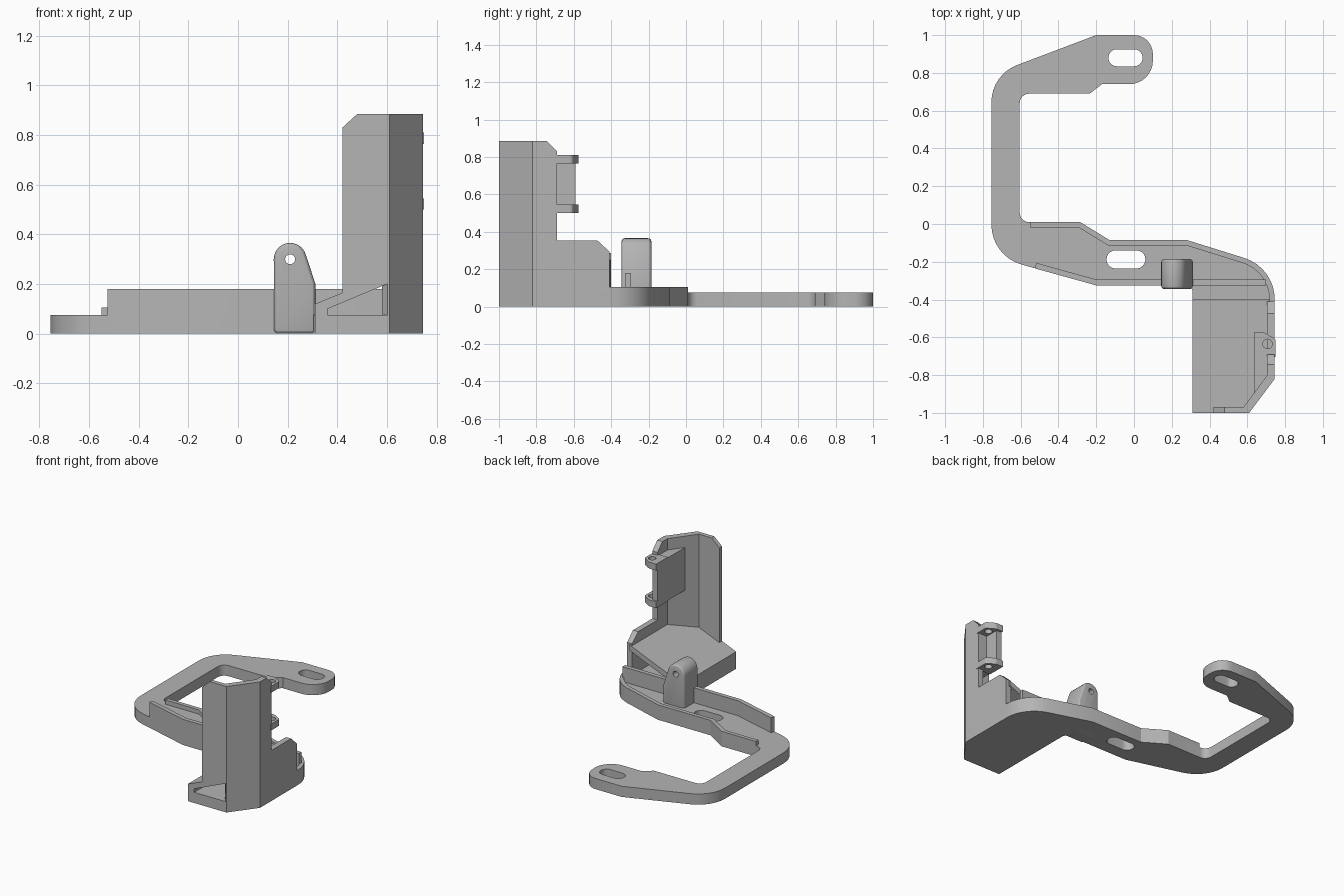
import bpy, bmesh, math
from mathutils import Vector

cube = bpy.data.objects.get("Cube")
if cube:
    bpy.data.objects.remove(cube, do_unlink=True)

GREY = (0.46, 0.46, 0.46, 1)
grey = bpy.data.materials.new("plain grey")
grey.use_nodes = True
grey.diffuse_color = GREY
grey.node_tree.nodes["Principled BSDF"].inputs["Base Color"].default_value = GREY


def fillet(points, closed=True, steps=8):
    """Round every corner given as (x, y, radius); (x, y) stays sharp."""
    out, n = [], len(points)
    for i, p in enumerate(points):
        c = Vector(p[:2])
        if len(p) < 3 or (not closed and i in (0, n - 1)):
            out.append(c)
            continue
        a = (Vector(points[i - 1][:2]) - c).normalized()
        b = (Vector(points[(i + 1) % n][:2]) - c).normalized()
        half = a.angle(b) / 2
        centre = c + (a + b).normalized() * (p[2] / math.sin(half))
        t = p[2] / math.tan(half)
        start, end = c + a * t - centre, c + b * t - centre
        turn = start.angle_signed(end)
        for k in range(steps + 1):
            f = -turn * k / steps
            out.append(centre + Vector((start.x * math.cos(f) - start.y * math.sin(f),
                                        start.x * math.sin(f) + start.y * math.cos(f))))
    return out


def prism(name, points, low, high, axis="z"):
    """Extrude a flat outline along one axis."""
    place = {"x": lambda p, h: (h, p[0], p[1]),
             "y": lambda p, h: (p[0], h, p[1]),
             "z": lambda p, h: (p[0], p[1], h)}[axis]
    bm = bmesh.new()
    rings = [[bm.verts.new(place(p, h)) for p in points] for h in (low, high)]
    for ring in rings:
        bm.faces.new(ring)
    n = len(points)
    for i in range(n):
        j = (i + 1) % n
        bm.faces.new((rings[0][i], rings[0][j], rings[1][j], rings[1][i]))
    bmesh.ops.recalc_face_normals(bm, faces=bm.faces)
    mesh = bpy.data.meshes.new(name)
    bm.to_mesh(mesh)
    bm.free()
    mesh.materials.append(grey)
    ob = bpy.data.objects.new(name, mesh)
    bpy.context.collection.objects.link(ob)
    return ob


def strip(name, path, width, low, high):
    """Upright wall following a path, thickened to one side."""
    inner = []
    for i, p in enumerate(path):
        d0 = (p - path[max(i - 1, 0)]).normalized()
        d1 = (path[min(i + 1, len(path) - 1)] - p).normalized()
        d = (d0 + d1).normalized()
        side = Vector((-d.y, d.x))
        reach = width / max(0.5, d.dot(d1 if d1.length else d0))
        inner.append(p + side * reach)
    return prism(name, path + inner[::-1], low, high)


def apply_modifier(ob, mod):
    bpy.context.view_layer.objects.active = ob
    bpy.ops.object.modifier_apply(modifier=mod.name)


def boolean(ob, cutter, operation="DIFFERENCE"):
    mod = ob.modifiers.new("cut", "BOOLEAN")
    mod.operation, mod.object, mod.solver = operation, cutter, "EXACT"
    cutter.hide_render = True
    apply_modifier(ob, mod)
    bpy.data.objects.remove(cutter, do_unlink=True)


def circle(x, y, r, n=24):
    return [(x + r * math.cos(math.tau * i / n), y + r * math.sin(math.tau * i / n))
            for i in range(n)]


def slot(x0, x1, y0, y1):
    r = (y1 - y0) / 2 - 0.001
    return fillet([(x0, y0, r), (x1, y0, r), (x1, y1, r), (x0, y1, r)])


# Base plate: hooked arm, cross arm and tray bottom in one outline
back_edge = [(-0.285, 0.01), (-0.13, -0.085), (0.28, -0.085), (0.745, -0.23, 0.23)]
plate = prism("base_plate", fillet(
    [(-0.2, 1), (0.1, 1, 0.1), (0.1, 0.74, 0.125), (-0.17, 0.74), (-0.235, 0.69),
     (-0.605, 0.69, 0.05), (-0.605, 0.01, 0.05)] + back_edge +
    [(0.745, -0.82), (0.61, -1), (0.31, -1), (0.31, -0.325, 0.035), (-0.2, -0.325),
     (-0.755, -0.17, 0.22), (-0.755, 0.79, 0.21)]), 0, 0.075)
for span in ((-0.135, 0.045, 0.835, 0.925), (-0.145, 0.06, -0.235, -0.14)):
    boolean(plate, prism("slot_cutter", slot(*span), -0.1, 0.3))

# Raised edges on the cross arm
strip("back_rim", fillet([(-0.55, 0.01)] + back_edge + [(0.745, -0.42)], closed=False),
      -0.028, 0.05, 0.105)
strip("front_rail", [Vector(p) for p in ((-0.525, -0.235), (-0.2, -0.325), (0.7, -0.325))],
      0.03, 0.05, 0.18)

# Eye lug with rounded edges
arc = [(0.21 + 0.066 * math.cos(math.radians(a)), 0.3 + 0.066 * math.sin(math.radians(a)))
       for a in range(15, 181, 15)]
lug = prism("eye_lug", [(0.145, 0.0), (0.312, 0.0), (0.312, 0.2)] + arc, -0.345, -0.185, "y")
bevel = lug.modifiers.new("round", "BEVEL")
bevel.width, bevel.segments, bevel.limit_method = 0.018, 3, "ANGLE"
bevel.angle_limit = math.radians(50)
apply_modifier(lug, bevel)
boolean(lug, prism("lug_cutter", circle(0.21, 0.3, 0.02), -0.5, 0, "y"))

# Sloped tray floor, open underneath, trimmed to the tray footprint
floor = prism("tray_floor", [(0.31, 0.06), (0.36, 0.06), (0.36, 0.1), (0.72, 0.25),
                             (0.72, 0.288), (0.31, 0.12)], -1, -0.4, "y")
boolean(floor, prism("tray_trim", [(0.2, -1.1), (0.2, -0.3), (0.72, -0.3), (0.72, -0.84),
                                   (0.605, -0.995), (0.605, -1.1)], -0.5, 1), "INTERSECT")

# Upright shield walls
prism("front_wall", [(0.42, 0.15), (0.42, 0.83), (0.48, 0.885), (0.608, 0.885),
                     (0.608, 0.205)], -1, -0.97, "y")
prism("corner_wall", [(0.61, -1), (0.745, -0.82), (0.705, -0.8), (0.58, -0.97), (0.603, -1)],
      0, 0.885)
prism("side_wall", [(-0.82, 0), (-0.82, 0.885), (-0.745, 0.885), (-0.69, 0.83),
                    (-0.69, 0.355), (-0.475, 0.355), (-0.41, 0.295), (-0.41, 0)],
      0.705, 0.745, "x")

# Hinge block and its two knuckles
prism("hinge_block", [(0.635, -0.9), (0.635, -0.59), (0.675, -0.59), (0.675, -0.69),
                      (0.72, -0.69), (0.72, -0.82)], 0.505, 0.805)
for label, low in (("lower", 0.5), ("upper", 0.765)):
    knuckle = prism(label + "_knuckle", fillet(
        [(0.635, -0.705), (0.635, -0.575), (0.69, -0.575, 0.02), (0.75, -0.61, 0.02),
         (0.75, -0.705)]), low, low + 0.045)
    boolean(knuckle, prism("pin_cutter", circle(0.707, -0.635, 0.025), 0.3, 1))

# Smooth the rounded faces, keep the edges crisp
for ob in bpy.context.collection.objects:
    ob.select_set(ob.type == "MESH")
bpy.context.view_layer.objects.active = plate
bpy.ops.object.shade_smooth_by_angle(angle=math.radians(25))
